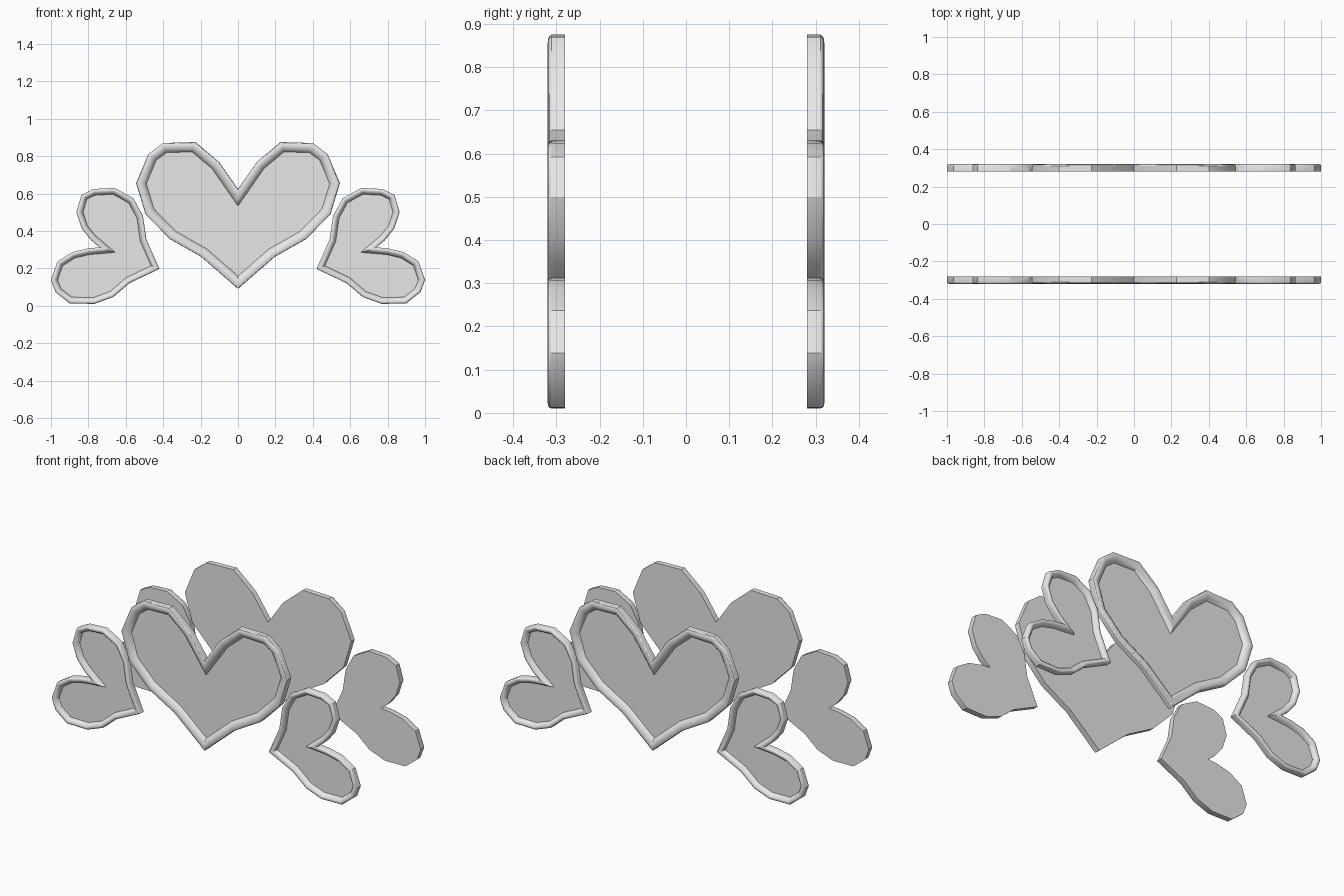
import bpy
import bmesh
from mathutils import Vector

cube = bpy.data.objects.get("Cube")
if cube:
    bpy.data.objects.remove(cube, do_unlink=True)

grey = bpy.data.materials.new("light_grey")
grey.use_nodes = True
grey.diffuse_color = (0.8, 0.8, 0.8, 1)
grey.node_tree.nodes["Principled BSDF"].inputs["Base Color"].default_value = (0.8, 0.8, 0.8, 1)

# Half outline of the large heart (x, z), from the notch round to the tip
LARGE_HALF = [(0, .624), (.1, .768), (.227, .875), (.4, .87), (.48, .81), (.545, .655),
              (.495, .49), (.365, .357), (.195, .26), (0, .09)]
LARGE = LARGE_HALF + [(-x, z) for x, z in LARGE_HALF[-2:0:-1]]

# Outline of the small tilted heart on the +x side, starting at its tip
SMALL = [(.42, .197), (.49, .355), (.508, .48), (.56, .575), (.66, .63), (.773, .624),
         (.837, .592), (.864, .5), (.835, .412), (.785, .35), (.74, .312), (.8, .307),
         (.885, .287), (.965, .237), (1, .138), (.976, .073), (.9, .012), (.767, .01),
         (.666, .047), (.58, .121)]

# Rim cross-section: inset as a share of rim width, distance from the centre plane
RIM = [(0, .28), (0, .311), (.06, .316), (.18, .319), (.38, .32),
       (.6, .317), (.8, .31), (.93, .302), (1, .295)]


def inset(points, amount):
    """Move a closed outline inward with mitred corners."""
    pts = [Vector(p) for p in points]
    area = sum(a.x * b.y - b.x * a.y for a, b in zip(pts, pts[1:] + pts[:1]))
    side = 1 if area > 0 else -1
    result = []
    for i, p in enumerate(pts):
        d1 = (p - pts[i - 1]).normalized()
        d2 = (pts[(i + 1) % len(pts)] - p).normalized()
        n1, n2 = Vector((-d1.y, d1.x)) * side, Vector((-d2.y, d2.x)) * side
        result.append(p + (n1 + n2) * amount / (1 + n1.dot(n2)))
    return result


def heart(name, outline, width, facing):
    """Flat-backed heart plate with a rounded raised rim and a sunken face."""
    bm = bmesh.new()
    rings = [[bm.verts.new((p.x, facing * y, p.y)) for p in inset(outline, share * width)]
             for share, y in RIM]
    count = len(outline)
    for lower, upper in zip(rings, rings[1:]):
        for i in range(count):
            j = (i + 1) % count
            bm.faces.new((lower[i], lower[j], upper[j], upper[i]))
    bm.faces.new(rings[0])
    bm.faces.new(rings[-1])
    bmesh.ops.recalc_face_normals(bm, faces=bm.faces)
    mesh = bpy.data.meshes.new(name)
    bm.to_mesh(mesh)
    bm.free()
    mesh.materials.append(grey)
    obj = bpy.data.objects.new(name, mesh)
    bpy.context.collection.objects.link(obj)
    bpy.ops.object.select_all(action='DESELECT')
    obj.select_set(True)
    bpy.context.view_layer.objects.active = obj
    bpy.ops.object.shade_smooth_by_angle(angle=0.55)


# Front and back rows, rims facing outward
for row, facing in (("front", -1), ("back", 1)):
    heart(row + "_large_heart", LARGE, .052, facing)
    for side, sign in (("left", 1), ("right", -1)):
        heart(f"{row}_small_heart_{side}", [(sign * x, z) for x, z in SMALL], .034, facing)
